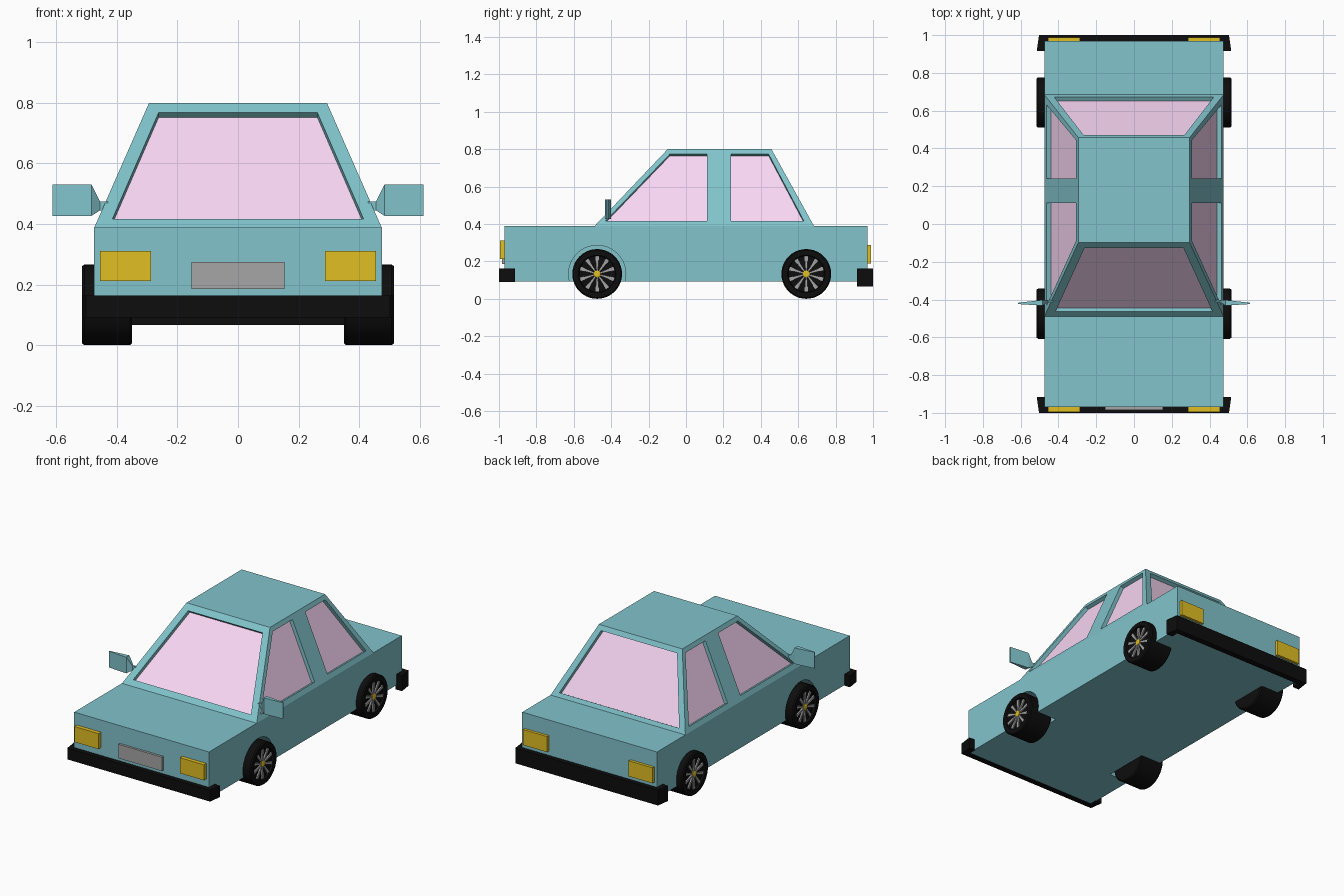
import bpy, bmesh, math
from mathutils import Vector, Matrix

if "Cube" in bpy.data.objects:
    bpy.data.objects.remove(bpy.data.objects["Cube"])


def material(name, rgb):
    m = bpy.data.materials.new(name)
    m.diffuse_color = (*rgb, 1)
    m.use_nodes = True
    m.node_tree.nodes["Principled BSDF"].inputs["Base Color"].default_value = m.diffuse_color
    return m


TEAL = material("teal paint", (0.22, 0.55, 0.60))
PINK = material("pink glass", (0.95, 0.68, 0.91))
BLACK = material("black rubber", (0.004, 0.004, 0.004))
YELLOW = material("yellow lamp", (0.75, 0.52, 0.016))
GREY = material("grey metal", (0.38, 0.38, 0.38))


def finish(name, bm, mat):
    bmesh.ops.recalc_face_normals(bm, faces=bm.faces)
    me = bpy.data.meshes.new(name)
    bm.to_mesh(me)
    bm.free()
    me.materials.append(mat)
    ob = bpy.data.objects.new(name, me)
    bpy.context.collection.objects.link(ob)
    return ob


def add_loft(bm, loops):
    """Closed solid through matching point loops."""
    rings = [[bm.verts.new(p) for p in lp] for lp in loops]
    n = len(rings[0])
    for a, b in zip(rings, rings[1:]):
        for i in range(n):
            bm.faces.new((a[i], a[(i + 1) % n], b[(i + 1) % n], b[i]))
    bm.faces.new(rings[0])
    bm.faces.new(rings[-1])


def loft(name, loops, mat):
    bm = bmesh.new()
    add_loft(bm, loops)
    return finish(name, bm, mat)


def rect(x, y, z):
    return [(-x, y[0], z), (x, y[0], z), (x, y[1], z), (-x, y[1], z)]


def box(name, x, y, z, mat):
    loops = [[(x[0], y[0], h), (x[1], y[0], h), (x[1], y[1], h), (x[0], y[1], h)] for h in z]
    return loft(name, loops, mat)


def lathe(name, profile, centre, side, mat, steps=40):
    """Spin an (x, radius) profile about the x axis."""
    bm = bmesh.new()
    vs = [bm.verts.new((side * x, 0, r)) for x, r in profile]
    es = [bm.edges.new(p) for p in zip(vs, vs[1:])]
    bmesh.ops.spin(bm, geom=vs + es, cent=(0, 0, 0), axis=(1, 0, 0),
                   angle=2 * math.pi, steps=steps)
    bmesh.ops.remove_doubles(bm, verts=bm.verts, dist=1e-5)
    bmesh.ops.translate(bm, verts=bm.verts, vec=(0, *centre))
    ob = finish(name, bm, mat)
    bpy.ops.object.select_all(action='DESELECT')
    bpy.context.view_layer.objects.active = ob
    ob.select_set(True)
    bpy.ops.object.shade_smooth_by_angle(angle=math.radians(30))
    return ob


def cut(target, cutter):
    mod = target.modifiers.new("cut", 'BOOLEAN')
    mod.operation, mod.solver, mod.object = 'DIFFERENCE', 'EXACT', cutter
    bpy.context.view_layer.objects.active = target
    bpy.ops.object.modifier_apply(modifier=mod.name)
    bpy.data.objects.remove(cutter)


# Lower body and tapered cabin
Z0, Z1 = 0.388, 0.80
body = box("body", (-0.475, 0.475), (-0.97, 0.97), (0.093, Z0), TEAL)
cabin = loft("cabin", [rect(0.475, (-0.49, 0.685), Z0), rect(0.294, (-0.098, 0.457), Z1)], TEAL)


# Recessed windows: each quad lies on a sloping cabin wall
def slope(low, high, z):
    return low + (high - low) * (z - Z0) / (Z1 - Z0)


def window(name, quad, depth=0.025):
    q = [Vector(p) for p in quad]
    n = (q[1] - q[0]).cross(q[3] - q[0]).normalized()
    if n.z < 0:
        n = -n
    cut(cabin, loft("cutter", [[p - n * depth for p in q], [p + n * 0.02 for p in q]], TEAL))
    bm = bmesh.new()
    f = bm.faces.new([bm.verts.new(p - n * (depth - 0.001)) for p in q])
    ob = finish(name, bm, PINK)
    if ob.data.polygons[0].normal.dot(n) < 0:
        ob.data.flip_normals()


def end_window(name, low, high, xb, xt, zb, zt):
    yb, yt = slope(low, high, zb), slope(low, high, zt)
    window(name, [(-xb, yb, zb), (xb, yb, zb), (xt, yt, zt), (-xt, yt, zt)])


end_window("windscreen", -0.49, -0.098, 0.415, 0.262, 0.417, 0.769)
end_window("rear_window", 0.685, 0.457, 0.422, 0.268, 0.412, 0.772)

for side, label in ((1, "right"), (-1, "left")):
    for part, ys in (("front", (-0.43, 0.112, 0.112, -0.087)),
                     ("back", (0.241, 0.63, 0.442, 0.241))):
        zs = (0.417, 0.417, 0.773, 0.773)
        window(f"{label}_{part}_window",
               [(side * slope(0.475, 0.294, z), y, z) for y, z in zip(ys, zs)])

    # Side mirror with flared arm
    sections = [(0.43, -0.412, -0.402, 0.445, 0.475), (0.456, -0.412, -0.402, 0.445, 0.475),
                (0.484, -0.432, -0.402, 0.427, 0.53), (0.613, -0.424, -0.417, 0.427, 0.53)]
    loft(f"{label}_mirror", [[(side * x, a, c), (side * x, b, c), (side * x, b, d), (side * x, a, d)]
                             for x, a, b, c, d in sections], TEAL)

    # Lamps
    lx = sorted((side * 0.287, side * 0.456))
    box(f"{label}_headlamp", lx, (-0.995, -0.96), (0.212, 0.311), YELLOW)
    box(f"{label}_tail_lamp", lx, (0.96, 0.988), (0.19, 0.289), YELLOW)

    # Front wheel well
    cut(body, lathe("well_cutter", [(0.335, 0), (0.335, 0.153), (0.6, 0.153), (0.6, 0)],
                    (-0.475, 0.133), side, TEAL))

    # Wheels: tyre, ten flared spokes, hub cap
    for end, y in (("front", -0.475), ("back", 0.643)):
        tag, c = f"{label}_{end}", (y, 0.133)
        lathe(tag + "_tyre", [(0.35, 0), (0.35, 0.126), (0.357, 0.133), (0.508, 0.133),
                              (0.516, 0.127), (0.516, 0.100), (0.502, 0.096), (0.498, 0)],
              c, side, BLACK)
        lathe(tag + "_hub_cap", [(0.49, 0), (0.49, 0.019), (0.512, 0.019), (0.515, 0.014), (0.515, 0)],
              c, side, YELLOW, 20)
        bm = bmesh.new()
        for k in range(10):
            rot = Matrix.Translation((0, *c)) @ Matrix.Rotation(k * math.pi / 5, 4, 'X')
            add_loft(bm, [[rot @ Vector((side * x, w, r)) for w, r in
                           ((-0.004, 0.015), (0.004, 0.015), (0.010, 0.095), (-0.010, 0.095))]
                          for x in (0.495, 0.509)])
        finish(tag + "_spokes", bm, GREY)

# Number plate panel
box("front_plate", (-0.154, 0.154), (-0.985, -0.96), (0.186, 0.275), GREY)

# Wrap-around bumpers
half = [(0.503, 1.0), (0.515, 0.915), (0.470, 0.915), (0.470, 0.962)]
outline = half + [(-x, y) for x, y in reversed(half)]
for name, s, z in (("front_bumper", -1, 0.091), ("rear_bumper", 1, 0.066)):
    loft(name, [[(x, s * y, h) for x, y in outline] for h in (z, 0.163)], BLACK)
